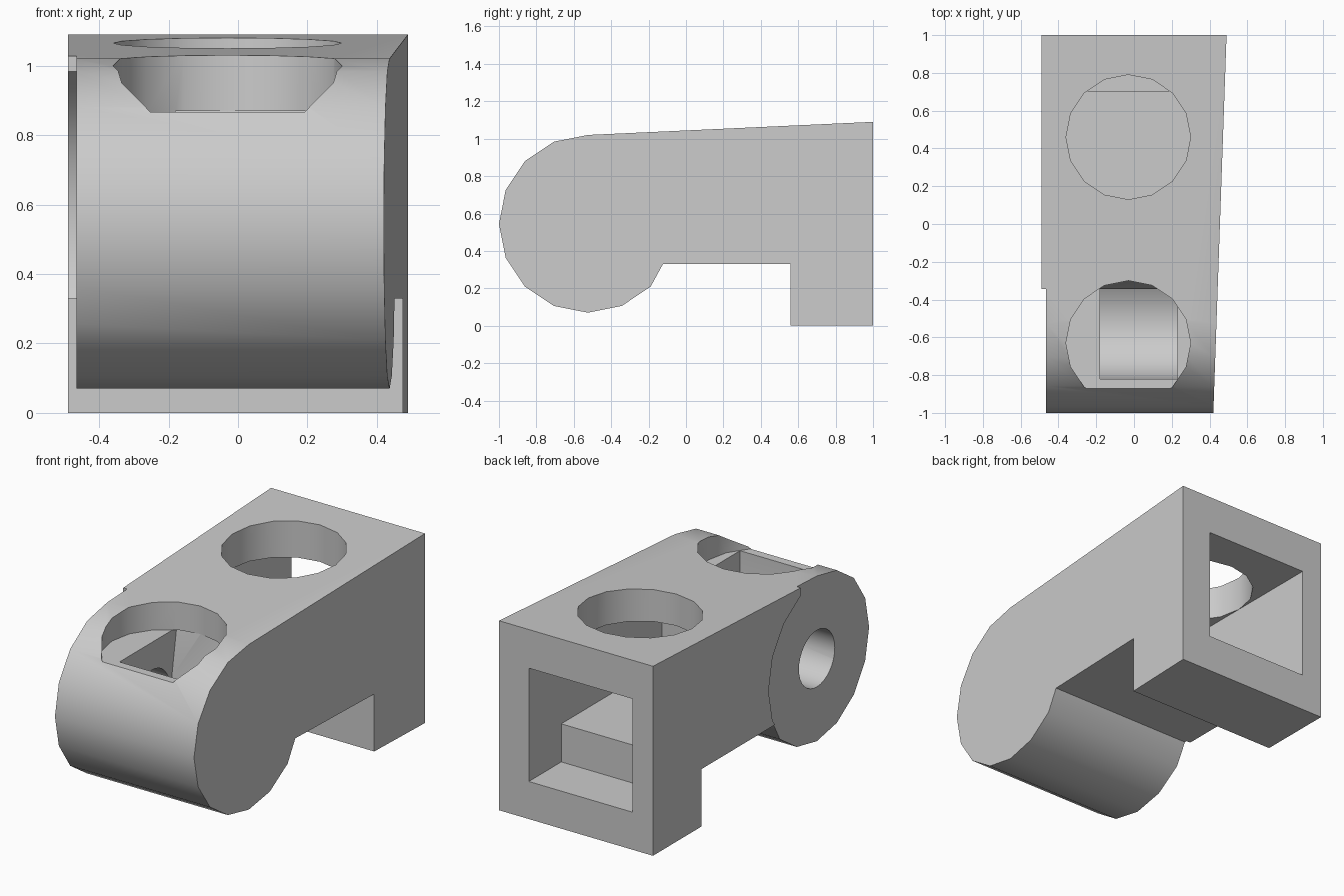
import bpy, bmesh, math

if "Cube" in bpy.data.objects:
    bpy.data.objects.remove(bpy.data.objects["Cube"], do_unlink=True)

HUB_Y, HUB_Z, HUB_R = -0.525, 0.545, 0.475   # round front end
LEFT, RECESS = -0.49, -0.465                 # flat side and its shallow recess


def arc(cy, cz, r, first, last, sides=16):
    step = 2 * math.pi / sides
    return [(cy + r * math.cos(i * step), cz + r * math.sin(i * step))
            for i in range(first, last + 1)]


def extrude(name, points, lo, hi, axis="x"):
    """Prism from a (y, z) profile along x, or an (x, y) profile along z."""
    bm = bmesh.new()

    def ring(d):
        return [bm.verts.new((d, a, b) if axis == "x" else (a, b, d)) for a, b in points]
    low, high = ring(lo), ring(hi)
    bm.faces.new(low)
    bm.faces.new(high)
    n = len(points)
    for i in range(n):
        j = (i + 1) % n
        bm.faces.new((low[i], low[j], high[j], high[i]))
    bmesh.ops.recalc_face_normals(bm, faces=bm.faces)
    mesh = bpy.data.meshes.new(name)
    bm.to_mesh(mesh)
    bm.free()
    obj = bpy.data.objects.new(name, mesh)
    bpy.context.collection.objects.link(obj)
    return obj


def cut(target, cutter):
    cutter.hide_render = True
    mod = target.modifiers.new(cutter.name, "BOOLEAN")
    mod.operation, mod.solver, mod.object = "DIFFERENCE", "EXACT", cutter
    bpy.context.view_layer.objects.active = target
    bpy.ops.object.modifier_apply(modifier=mod.name)
    bpy.data.objects.remove(cutter, do_unlink=True)


# Body: rounded front, rising top, foot at the back
outline = arc(HUB_Y, HUB_Z, HUB_R, 4, 14)
outline += [(-0.123, 0.33), (0.56, 0.33), (0.56, 0), (1, 0), (1, 1.09)]
body = extrude("bracket_body", outline, LEFT, 0.5)
for v in body.data.vertices:
    if v.co.x > 0:
        v.co.x = 0.455 + 0.035 * v.co.y      # tapered side

# Recessed round pad on the flat side
cut(body, extrude("pad_recess", arc(HUB_Y, HUB_Z, HUB_R, 0, 15), -0.6, RECESS))
pad_edge = HUB_Y + HUB_R * math.cos(math.radians(67.5))
cut(body, extrude("pad_front_trim", [(-1.1, -0.1), (pad_edge, -0.1), (pad_edge, 1.2), (-1.1, 1.2)],
                  -0.6, RECESS))

# Stepped rectangular pocket open at the back
cut(body, extrude("back_pocket", [(1.1, 0.216), (0.705, 0.216), (0.705, 0.435),
                                  (-0.21, 0.435), (-0.21, 0.868), (1.1, 0.868)], -0.36, 0.3))

# Two round holes in the top
for name, y in (("front_hole", -0.63), ("rear_hole", 0.46)):
    cut(body, extrude(name, arc(-0.03, y, 0.33, 0, 15), 0.867, 1.3, "z"))

# Chamber inside the rounded front, with a curved floor and leaning back wall
chamber = arc(HUB_Y, HUB_Z, 0.295, 8, 14)
chamber = [p for p in chamber if p[0] < -0.36] + [(-0.345, 0.31), (-0.345, 0.6),
                                                  (-0.3, 0.869), (-0.82, 0.869)]
cut(body, extrude("front_chamber", chamber, -0.18, 0.23))

# Side bore into the chamber
cut(body, extrude("side_bore", arc(HUB_Y, HUB_Z, 0.163, 0, 31, 32), -0.6, -0.1))

# Single grey finish
grey = bpy.data.materials.new("plain_grey")
grey.use_nodes = True
colour = (0.6, 0.6, 0.6, 1)
grey.diffuse_color = colour
grey.node_tree.nodes["Principled BSDF"].inputs["Base Color"].default_value = colour
body.data.materials.clear()
body.data.materials.append(grey)

bpy.ops.object.select_all(action="DESELECT")
body.select_set(True)
bpy.context.view_layer.objects.active = body
bpy.ops.object.shade_smooth_by_angle(angle=math.radians(30))
